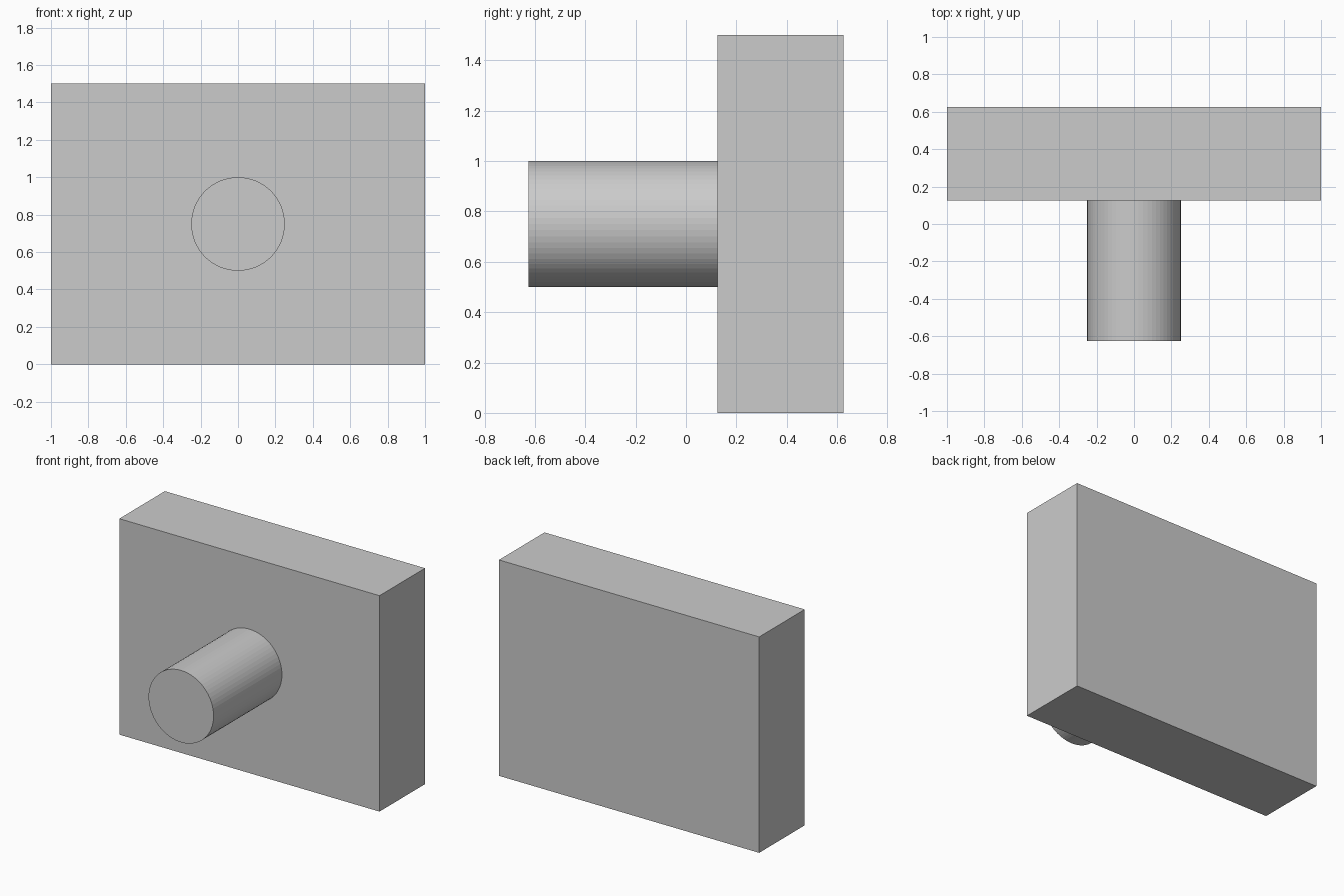
import bpy
from math import radians

if "Cube" in bpy.data.objects:
    bpy.data.objects.remove(bpy.data.objects["Cube"])

# Rectangular plate standing on the ground
bpy.ops.mesh.primitive_cube_add(size=1, location=(0, 0.375, 0.75))
plate = bpy.context.object
plate.name = "plate"
plate.scale = (2, 0.5, 1.5)
bpy.ops.object.transform_apply(location=False, rotation=False, scale=True)

# Round peg projecting from the front of the plate
bpy.ops.mesh.primitive_cylinder_add(vertices=64, radius=0.25, depth=0.75,
                                    location=(0, -0.25, 0.75),
                                    rotation=(radians(90), 0, 0))
peg = bpy.context.object
peg.name = "peg"

# Fuse the peg to the plate so the joint has no hidden inner faces
fuse = plate.modifiers.new("fuse_peg", 'BOOLEAN')
fuse.operation = 'UNION'
fuse.solver = 'EXACT'
peg.location.y += 0.05
peg.scale.z = 0.85 / 0.75
fuse.object = peg
bpy.context.view_layer.update()
bpy.context.view_layer.objects.active = plate
bpy.ops.object.modifier_apply(modifier=fuse.name)
bpy.data.objects.remove(peg)
plate.name = "plate_with_peg"
